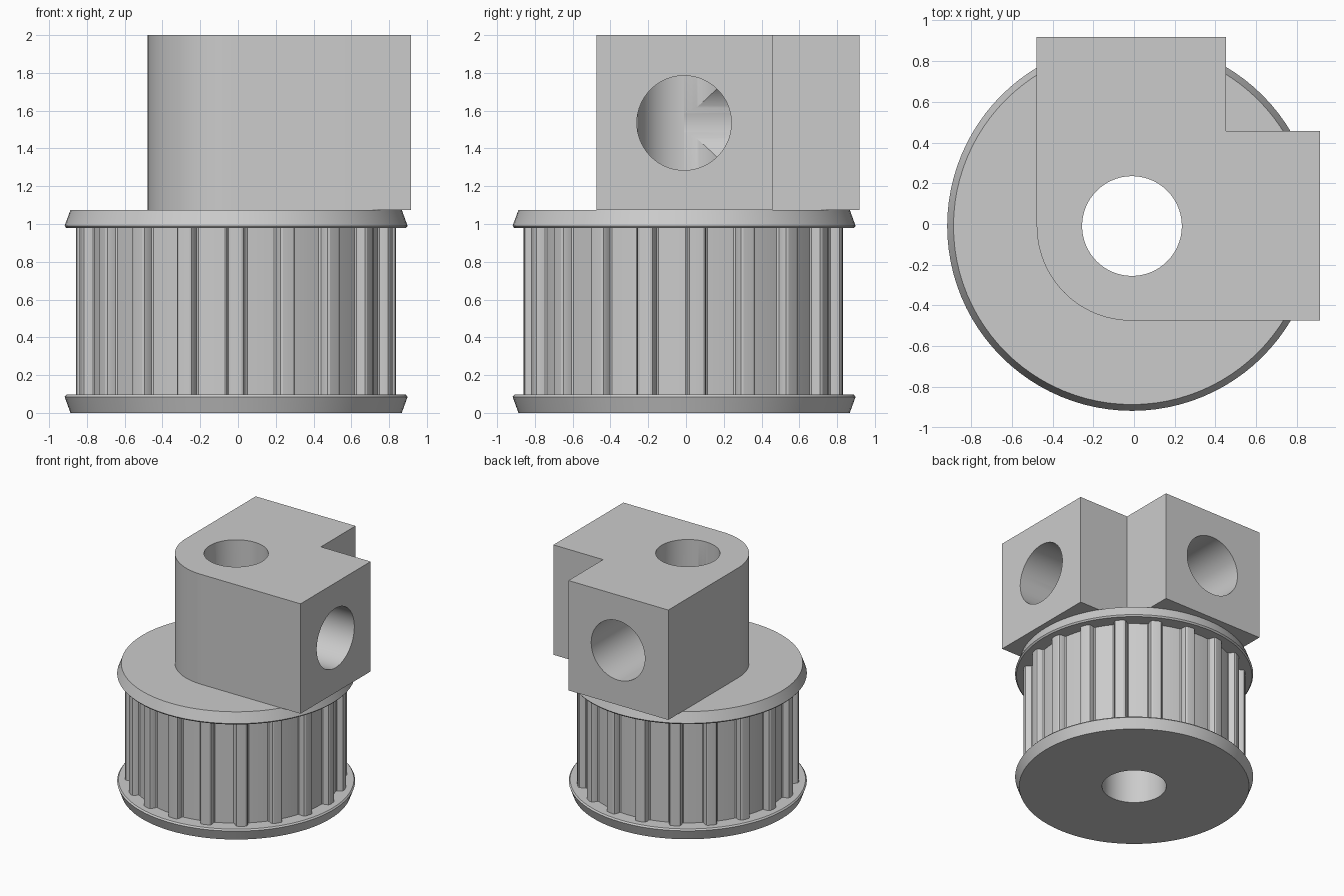
import bpy, bmesh, math

if "Cube" in bpy.data.objects:
    bpy.data.objects.remove(bpy.data.objects["Cube"])

CX, CY = -0.01, -0.01      # pulley axis
BORE_R, SIDE_R = 0.245, 0.25
HOLE_Z = 1.535
TEETH = 19

grey = bpy.data.materials.new("grey")
grey.diffuse_color = (0.6, 0.6, 0.6, 1)
grey.use_nodes = True
grey.node_tree.nodes["Principled BSDF"].inputs["Base Color"].default_value = grey.diffuse_color


def finish(name, bm):
    bmesh.ops.recalc_face_normals(bm, faces=bm.faces)
    mesh = bpy.data.meshes.new(name)
    bm.to_mesh(mesh)
    bm.free()
    mesh.materials.append(grey)
    ob = bpy.data.objects.new(name, mesh)
    bpy.context.collection.objects.link(ob)
    return ob


def prism(name, outline, z0, z1):
    """Extrude a closed xy outline from z0 to z1."""
    bm = bmesh.new()
    face = bm.faces.new([bm.verts.new((x, y, z0)) for x, y in outline])
    up = bmesh.ops.extrude_face_region(bm, geom=[face])["geom"]
    verts = [v for v in up if isinstance(v, bmesh.types.BMVert)]
    bmesh.ops.translate(bm, verts=verts, vec=(0, 0, z1 - z0))
    return finish(name, bm)


def ring(name, section, n=96):
    """Revolve a closed (radius, z) section about the pulley axis."""
    bm = bmesh.new()
    loops = []
    for i in range(n):
        a = 2 * math.pi * i / n
        loops.append([bm.verts.new((CX + r * math.cos(a), CY + r * math.sin(a), z))
                      for r, z in section])
    m = len(section)
    for i in range(n):
        p, q = loops[i], loops[(i + 1) % n]
        for j in range(m):
            k = (j + 1) % m
            bm.faces.new((p[j], q[j], q[k], p[k]))
    return finish(name, bm)


def cylinder(name, r, length, loc, rot=(0, 0, 0)):
    bpy.ops.mesh.primitive_cylinder_add(vertices=96, radius=r, depth=length,
                                        location=loc, rotation=rot)
    ob = bpy.context.object
    ob.name = name
    ob.hide_render = True
    return ob


def select(ob):
    bpy.ops.object.select_all(action='DESELECT')
    ob.select_set(True)
    bpy.context.view_layer.objects.active = ob


def cut(ob, cutters):
    select(ob)
    for c in cutters:
        mod = ob.modifiers.new("cut", 'BOOLEAN')
        mod.operation = 'DIFFERENCE'
        mod.solver = 'EXACT'
        mod.object = c
        bpy.ops.object.modifier_apply(modifier=mod.name)


# Flanges with flared rims
lower = ring("lower_flange", [(BORE_R, 0), (0.877, 0), (0.908, 0.085),
                              (0.898, 0.097), (BORE_R, 0.097)])
upper = ring("upper_flange", [(BORE_R, 0.978), (0.898, 0.978), (0.908, 0.99),
                              (0.877, 1.075), (BORE_R, 1.075)])

# Toothed drum: narrow rounded ridges between wide grooves
ridge = [(-0.075, 0.79), (-0.064, 0.797), (-0.058, 0.825), (-0.048, 0.842),
         (-0.034, 0.848), (0, 0.849)]
ridge += [(-a, r) for a, r in ridge[-2::-1]]
outline = []
for i in range(TEETH):
    mid = -math.pi / 2 + 2 * math.pi * i / TEETH
    for a, r in ridge + [(math.pi / TEETH, 0.79)]:
        outline.append((CX + r * math.cos(mid + a), CY + r * math.sin(mid + a)))
drum = prism("toothed_drum", outline, 0.097, 0.978)

# Two-armed head with one rounded corner
R = 0.465
plan = [(-0.478, 0.918), (-0.478, CY)]
for i in range(1, 24):
    a = math.pi + math.pi / 2 * i / 24
    plan.append((CX - 0.003 + R * math.cos(a), CY + R * math.sin(a)))
plan += [(CX, -0.475), (0.915, -0.475), (0.915, 0.457), (0.452, 0.457), (0.452, 0.918)]
head = prism("two_armed_head", plan, 1.075, 2.0)

# Bore and the two side holes that meet it
bore = cylinder("bore_cutter", BORE_R, 3, (CX, CY, 1))
hole_x = cylinder("side_hole_cutter", SIDE_R, 1.4, (CX + 0.7, CY, HOLE_Z), (0, math.pi / 2, 0))
hole_y = cylinder("back_hole_cutter", SIDE_R, 1.4, (CX, CY + 0.7, HOLE_Z), (math.pi / 2, 0, 0))
cut(drum, [bore])
cut(head, [bore, hole_x, hole_y])
for c in (bore, hole_x, hole_y):
    bpy.data.objects.remove(c, do_unlink=True)

for ob in (lower, upper, drum, head):
    select(ob)
    bpy.ops.object.shade_smooth_by_angle(angle=math.radians(25))
